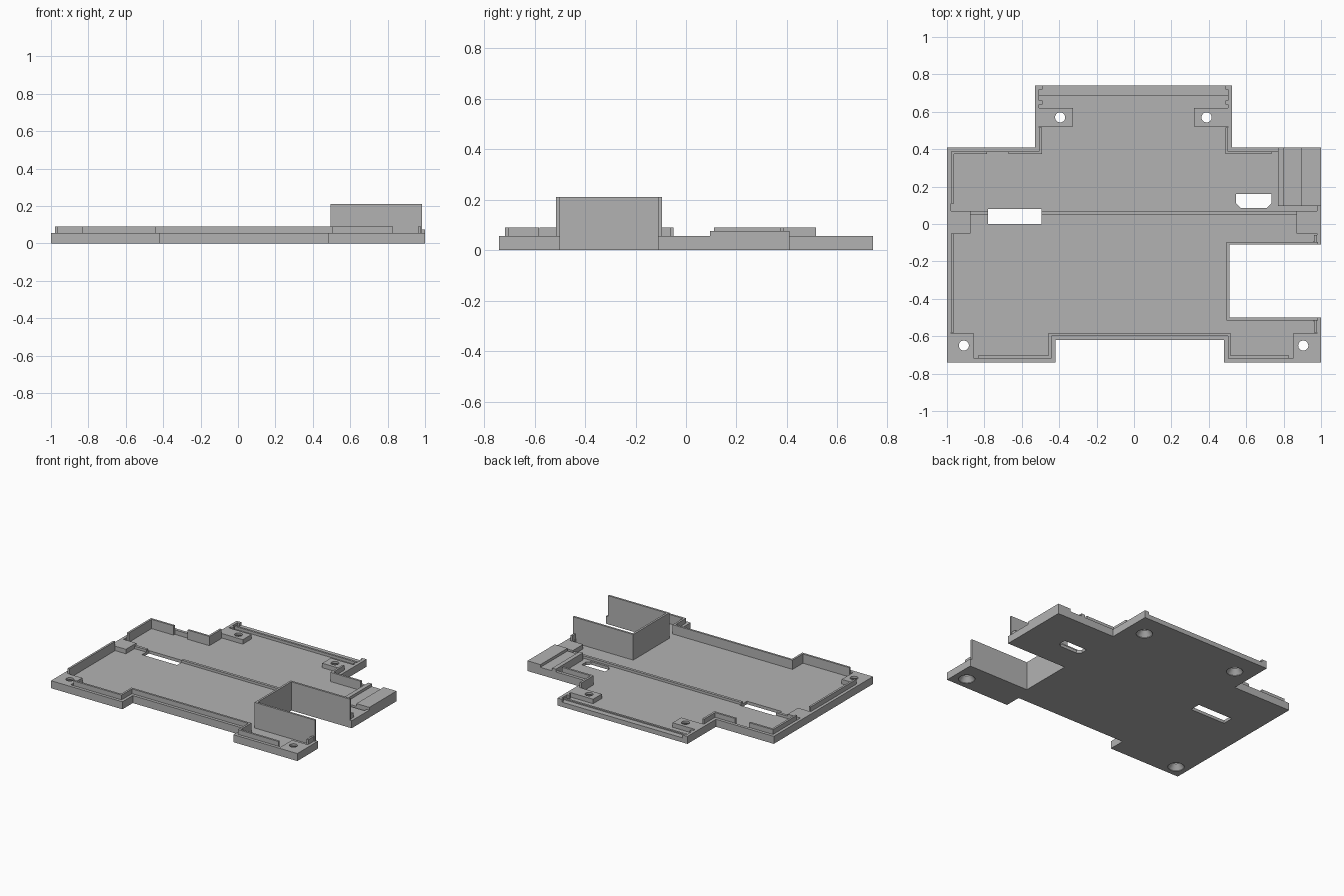
import bpy, bmesh, math

if "Cube" in bpy.data.objects:
    bpy.data.objects.remove(bpy.data.objects["Cube"])

GREY = (0.45, 0.45, 0.45, 1)
mat = bpy.data.materials.new("plain grey")
mat.use_nodes = True
mat.diffuse_color = GREY
mat.node_tree.nodes["Principled BSDF"].inputs["Base Color"].default_value = GREY

FLOOR, RIM, LIP, TALL = 0.022, 0.055, 0.09, 0.21
EDGE, THIN = 0.022, 0.015


def finish(name, bm):
    bmesh.ops.recalc_face_normals(bm, faces=bm.faces)
    mesh = bpy.data.meshes.new(name)
    bm.to_mesh(mesh)
    bm.free()
    mesh.materials.append(mat)
    obj = bpy.data.objects.new(name, mesh)
    bpy.context.collection.objects.link(obj)
    return obj


def add_prism(bm, points, z0, z1):
    face = bm.faces.new([bm.verts.new((x, y, z0)) for x, y in points])
    top = bmesh.ops.extrude_face_region(bm, geom=[face], use_keep_orig=True)["geom"]
    moved = [v for v in top if isinstance(v, bmesh.types.BMVert)]
    bmesh.ops.translate(bm, verts=moved, vec=(0, 0, z1 - z0))


def rect(x0, x1, y0, y1):
    return [(x0, y0), (x1, y0), (x1, y1), (x0, y1)]


def prism(name, points, z0, z1):
    bm = bmesh.new()
    add_prism(bm, points, z0, z1)
    return finish(name, bm)


def offset(path, d):
    """Shift a right-angled open path to its right-hand side."""
    normals = []
    for (ax, ay), (bx, by) in zip(path, path[1:]):
        length = math.hypot(bx - ax, by - ay)
        normals.append(((by - ay) / length, (ax - bx) / length))
    result = []
    for i, (x, y) in enumerate(path):
        near = normals[max(i - 1, 0):i + 1]
        result.append((x + d * sum(n[0] for n in near), y + d * sum(n[1] for n in near)))
    return result


def strip(name, path, inset, width, z0, z1):
    return prism(name, offset(path, inset) + offset(path, inset + width)[::-1], z0, z1)


# Outline runs, clockwise
front_run = [(1, -0.5), (1, -0.74), (0.48, -0.74), (0.48, -0.62), (-0.42, -0.62),
             (-0.42, -0.74), (-1, -0.74), (-1, 0.41), (-0.53, 0.41), (-0.53, 0.74)]
back_run = [(0.525, 0.74), (0.525, 0.41), (1, 0.41), (1, -0.11)]
notch = [(0.51, -0.11), (0.51, -0.5)]

# Floor plate and screw bosses
drilled = [prism("floor_plate", front_run + back_run + notch, 0, FLOOR)]
for name, area in {
    "front_right_boss": (-1, -0.855, -0.74, -0.585),
    "front_left_boss": (0.85, 1, -0.74, -0.585),
    "back_right_boss": (-0.53, -0.325, 0.52, 0.62),
    "back_left_boss": (0.32, 0.525, 0.52, 0.62),
}.items():
    drilled.append(prism(name, rect(*area), FLOOR, RIM))

# Outer rim and stepped lip
strip("front_rim", front_run, 0, EDGE, FLOOR, RIM)
strip("back_rim", back_run, 0, EDGE, FLOOR, RIM)
lips = {
    "front_lip": [(0.83, -0.74)] + front_run[2:6] + [(-0.835, -0.74)],
    "right_front_lip": [(-1, -0.58), (-1, -0.05)],
    "right_back_lip": [(-1, 0.11), (-1, 0.41), (-0.785, 0.41)],
    "right_shoulder_lip": [(-0.67, 0.41), (-0.53, 0.41), (-0.53, 0.515)],
    "left_shoulder_lip": [(0.525, 0.515), (0.525, 0.41), (0.735, 0.41)],
    "left_front_lip": [(1, -0.51), (1, -0.58)],
    "left_middle_lip": [(1, -0.06), (1, -0.1)],
}
for name, path in lips.items():
    strip(name, path, EDGE, THIN, FLOOR, LIP)

# Tall wall around the side notch
strip("notch_wall", [(0.985, -0.11)] + notch + [(0.985, -0.5)], 0, THIN, 0, TALL)
prism("notch_front_sill", rect(0.96, 1, -0.52, -0.5), FLOOR, RIM)
prism("notch_back_sill", rect(0.96, 1, -0.11, -0.09), FLOOR, RIM)

# Middle rib with end pads
drilled.append(prism("middle_rib", rect(-0.98, 0.98, 0.05, 0.07), FLOOR, 0.04))
prism("right_pad", rect(-0.99, -0.875, -0.05, 0.07), FLOOR, RIM)
prism("left_pad", rect(0.87, 0.99, -0.05, 0.07), FLOOR, RIM)

# Stepped block at the back left
prism("block_ridge", rect(0.77, 0.8, 0.095, 0.41), FLOOR, 0.075)
prism("block_channel", rect(0.8, 0.895, 0.095, 0.41), FLOOR, RIM)
prism("block_shelf", rect(0.895, 1, 0.095, 0.41), FLOOR, 0.075)

# Back sill, ridge and side tabs
prism("back_sill", rect(-0.51, 0.51, 0.7, 0.74), FLOOR, 0.034)
prism("back_ridge", rect(-0.51, 0.51, 0.685, 0.7), FLOOR, 0.042)
for side, label in ((-1, "right"), (1, "left")):
    for y, place in ((0.64, "inner"), (0.72, "outer")):
        x0, x1 = sorted((side * 0.49, side * 0.515))
        prism(f"{label}_{place}_tab", rect(x0, x1, y, y + 0.02), FLOOR, RIM)

# Cutter for slots and countersunk screw holes
bm = bmesh.new()
add_prism(bm, rect(-0.78, -0.495, 0, 0.08), -0.1, 0.2)
add_prism(bm, [(0.57, 0.085), (0.71, 0.085), (0.735, 0.11), (0.735, 0.16),
               (0.545, 0.16), (0.545, 0.11)], -0.1, 0.2)
SIDES = 32
for cx, cy in ((-0.91, -0.65), (0.905, -0.65), (-0.395, 0.57), (0.388, 0.57)):
    rings = []
    for r, z in ((0.055, -0.02), (0.055, 0.004), (0.027, 0.04), (0.027, 0.1)):
        rings.append([bm.verts.new((cx + r * math.cos(a), cy + r * math.sin(a), z))
                      for a in (math.tau * k / SIDES for k in range(SIDES))])
    bm.faces.new(rings[0][::-1])
    bm.faces.new(rings[-1])
    for low, high in zip(rings, rings[1:]):
        for k in range(SIDES):
            n = (k + 1) % SIDES
            bm.faces.new((low[k], low[n], high[n], high[k]))
cutter = finish("hole_cutter", bm)
cutter.hide_render = True

for obj in drilled:
    mod = obj.modifiers.new("holes", "BOOLEAN")
    mod.operation = "DIFFERENCE"
    mod.solver = "EXACT"
    mod.object = cutter
    bpy.ops.object.select_all(action="DESELECT")
    obj.select_set(True)
    bpy.context.view_layer.objects.active = obj
    bpy.ops.object.modifier_apply(modifier=mod.name)
    bpy.ops.object.shade_smooth_by_angle(angle=math.radians(30))
bpy.data.objects.remove(cutter)
